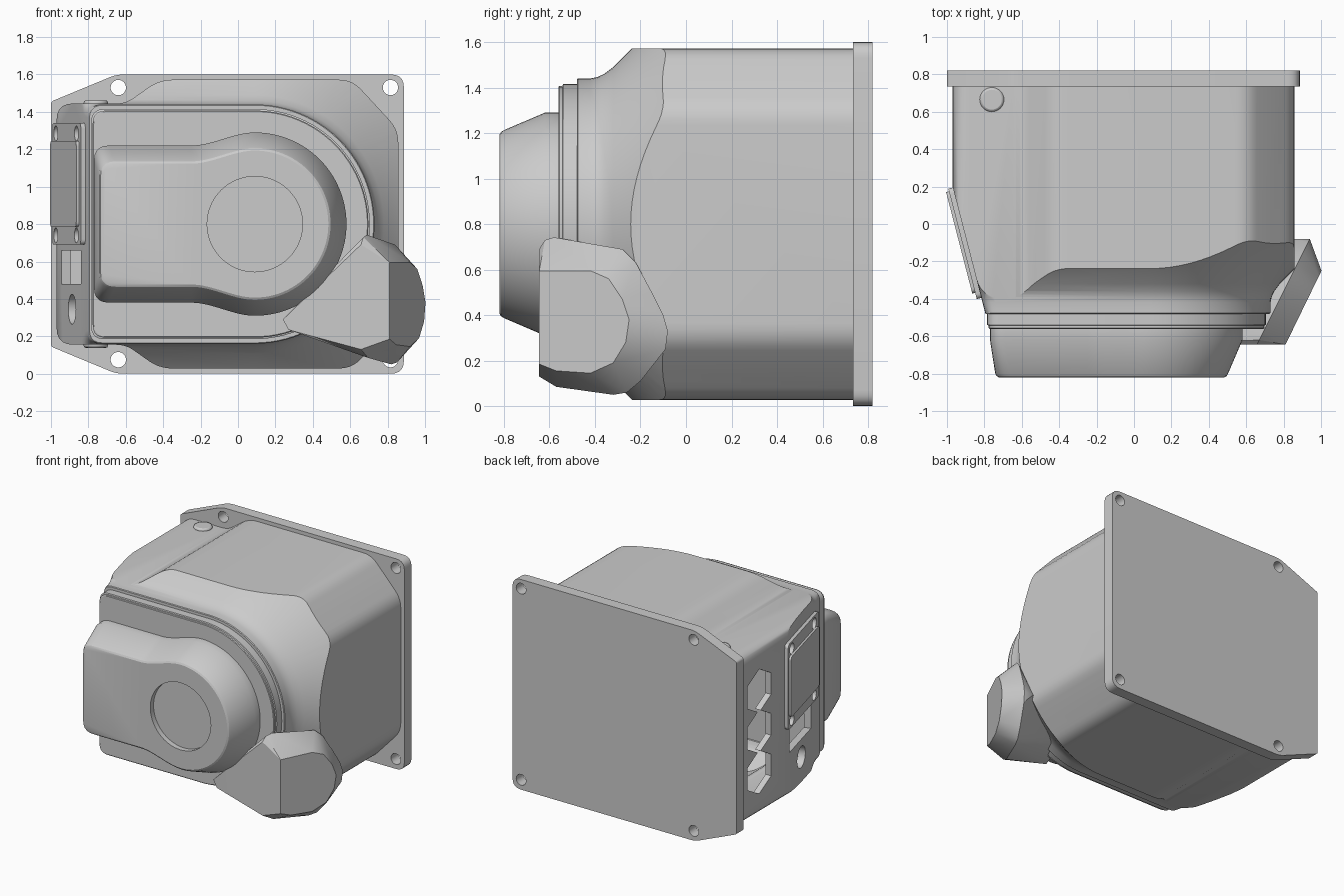
import bpy, bmesh, math
from mathutils import Vector, Matrix

if "Cube" in bpy.data.objects:
    bpy.data.objects.remove(bpy.data.objects["Cube"])

CX, CZ = 0.09, 0.80          # centre of the round front


def finish(name, bm):
    bmesh.ops.recalc_face_normals(bm, faces=bm.faces)
    me = bpy.data.meshes.new(name)
    bm.to_mesh(me)
    bm.free()
    ob = bpy.data.objects.new(name, me)
    bpy.context.collection.objects.link(ob)
    return ob


def loft(name, rings):
    bm = bmesh.new()
    vs = [[bm.verts.new(p) for p in r] for r in rings]
    n = len(vs[0])
    for a, b in zip(vs, vs[1:]):
        for i in range(n):
            j = (i + 1) % n
            bm.faces.new((a[i], a[j], b[j], b[i]))
    bm.faces.new(vs[0])
    bm.faces.new(vs[-1])
    return finish(name, bm)


def rounded(corners, n=5):
    # (x, z, cut) corners -> outline with rounded corners
    out = []
    for i, (x, z, r) in enumerate(corners):
        p = Vector((x, z))
        if r == 0:
            out.append(p)
            continue
        a = p + (Vector(corners[i - 1][:2]) - p).normalized() * r
        b = p + (Vector(corners[(i + 1) % len(corners)][:2]) - p).normalized() * r
        for k in range(n + 1):
            t = k / n
            out.append(a * (1 - t) ** 2 + p * 2 * t * (1 - t) + b * t * t)
    return out


def at_y(outline, y):
    return [(p[0], y, p[1]) for p in outline]


def d_shape(r, left, cut=0.07, n=48):
    arc = [(CX + r * math.cos(a), CZ + r * math.sin(a), 0)
           for a in (math.pi * (k / n - 0.5) for k in range(n + 1))]
    return rounded(arc + [(left, CZ + r, cut), (left, CZ - r, cut)])


def keyhole(r, h, left, cut=0.08):
    upper = []
    for k in range(17):                     # soft neck between box and circle
        t = k / 16
        upper.append((-0.25 + t * (CX + 0.25), h + (r - h) * t * t * (3 - 2 * t)))
    arc = [(CX + r * math.cos(a), r * math.sin(a)) for a in
           (math.pi / 2 - math.pi * k / 48 for k in range(1, 48))]
    pts = [(left, CZ + h, cut)] + [(x, CZ + z, 0) for x, z in upper]
    pts += [(x, CZ + z, 0) for x, z in arc]
    pts += [(x, CZ - z, 0) for x, z in reversed(upper)] + [(left, CZ - h, cut)]
    return rounded(pts)


def cylinder(name, loc, r, depth, axis, n=32):
    bm = bmesh.new()
    rot = Vector((0, 0, 1)).rotation_difference(Vector(axis)).to_matrix().to_4x4()
    bmesh.ops.create_cone(bm, cap_ends=True, segments=n, radius1=r, radius2=r, depth=depth,
                          matrix=Matrix.Translation(loc) @ rot)
    return finish(name, bm)


def boolean(ob, other, op='DIFFERENCE'):
    m = ob.modifiers.new("cut", 'BOOLEAN')
    m.operation, m.object, m.solver = op, other, 'EXACT'
    bpy.context.view_layer.objects.active = ob
    bpy.ops.object.modifier_apply(modifier=m.name)
    bpy.data.objects.remove(other, do_unlink=True)


# slanted left wall: position and box helper (t along wall, n outward)
T, N = Vector((0.25, -0.968, 0)), Vector((-0.968, -0.25, 0))


def on_wall(t, n, z):
    return Vector((-0.8925, -0.1, z)) + T * t + N * n


def wall_box(name, t, n, z, size, cut=0.0):
    lt, ln, lz = (s / 2 for s in size)
    o = rounded([(-lt, -lz, cut), (lt, -lz, cut), (lt, lz, cut), (-lt, lz, cut)])
    return loft(name, [[on_wall(t + p[0], n + s * ln, z + p[1]) for p in o] for s in (-1, 1)])


# main housing: faceted prism trimmed by a D-shaped cone
half = [(-0.97, 1.445, 0.09), (-0.60, 1.445, 0.05), (-0.42, 1.572, 0.07),
        (0.61, 1.572, 0.07), (0.857, 1.305, 0.07)]
prism = rounded(half + [(x, 2 * CZ - z, c) for x, z, c in reversed(half)])
cone = [(-0.48, 0.635), (-0.475, 0.64), (-0.42, 0.64), (-0.39, 0.646), (-0.36, 0.66),
        (-0.32, 0.69), (0.8, 1.81)]


def housing(name):
    ob = loft(name, [at_y(prism, -0.6), at_y(prism, 0.74)])
    trim = loft("trim", [at_y(d_shape(r, -0.815 - (y + 0.4) * 0.258), y) for y, r in cone])
    boolean(ob, trim, 'INTERSECT')
    return ob


body = housing("housing")
cavity = housing("cavity")
for v in cavity.data.vertices:
    v.co = Vector((-0.05 + (v.co.x + 0.05) * 0.95, 0.76 + (v.co.y - 0.74) * 0.965,
                   CZ + (v.co.z - CZ) * 0.95))
boolean(body, cavity)

# openings in the left wall
for z in (0.49, 0.80, 1.11):
    hexa = [(0.505 + 0.165 * math.sin(k * math.pi / 3), z + 0.165 * math.cos(k * math.pi / 3))
            for k in range(6)]
    boolean(body, loft("vent_cutter", [[(x, y, zz) for y, zz in hexa] for x in (-1.1, -0.85)]))
boolean(body, wall_box("socket_cutter", 0.0, 0, 0.57, (0.42, 0.2, 0.18)))
boolean(body, cylinder("port_cutter", on_wall(0.02, 0, 0.345), 0.08, 0.2, N))

# back plate with four screw holes
plate = loft("back_plate", [at_y(rounded([(-1, 0.145, 0.015), (-0.65, 0, 0.04), (0.887, 0, 0.07),
             (0.887, 1.6, 0.07), (-0.65, 1.6, 0.04), (-1, 1.455, 0.015)]), y) for y in (0.735, 0.82)])
for x in (-0.64, 0.815):
    for z in (0.075, 1.53):
        boolean(plate, cylinder("screw_cutter", (x, 0.78, z), 0.041, 0.3, (0, 1, 0)))

# stepped front collar
collar = loft("front_collar", [at_y(d_shape(r, -0.17 - r), y) for y, r in
              ((-0.46, 0.615), (-0.54, 0.615), (-0.543, 0.607), (-0.557, 0.607), (-0.561, 0.602))])

# keyhole-shaped front cover with round recess
cover = loft("front_cover", [at_y(keyhole(r, r - 0.07, l), y) for y, r, l in
             ((-0.55, 0.49, -0.77), (-0.62, 0.49, -0.77), (-0.80, 0.413, -0.742),
              (-0.813, 0.405, -0.735), (-0.82, 0.393, -0.722))])
boolean(cover, cylinder("recess_cutter", (CX, -0.82, CZ), 0.255, 0.08, (0, 1, 0), 64))

# side hatch: frame with corner holes and a raised lid
hatch = wall_box("hatch_frame", 0.0, 0.01, 1.015, (0.61, 0.03, 0.65), 0.03)
for t in (-0.23, 0.21):
    for z in (0.74, 1.285):
        hole = on_wall(t, 0, z)
        boolean(hatch, cylinder("hatch_cutter", hole, 0.04, 0.2, N))
        boolean(body, cylinder("hatch_cutter", hole, 0.04, 0.2, N))
lid = wall_box("hatch_lid", -0.01, 0.028, 1.015, (0.56, 0.026, 0.46), 0.03)

# side pod: hull of a front face, an outer rim and a smaller end face
rim = [(-0.645, 0.69), (-0.62, 0.73), (-0.58, 0.742), (-0.28, 0.69), (-0.22, 0.63), (-0.15, 0.5),
       (-0.1, 0.4), (-0.08, 0.33), (-0.09, 0.25), (-0.2, 0.11), (-0.26, 0.06), (-0.32, 0.05),
       (-0.57, 0.085), (-0.645, 0.13)]
end = [(-0.645, 0.595), (-0.42, 0.595), (-0.34, 0.56), (-0.28, 0.47), (-0.25, 0.38), (-0.265, 0.28),
       (-0.32, 0.19), (-0.42, 0.145), (-0.57, 0.155), (-0.645, 0.185)]
bm = bmesh.new()
for y, z in rim:
    bm.verts.new((0.69 + (y + 0.58) * 0.5, y, z))
for y, z in end:
    bm.verts.new((0.81 + (y + 0.645) * 0.487, y, z))
for p in ((0.24, -0.64, 0.29), (0.27, -0.64, 0.235), (0.3, -0.45, 0.3), (0.86, -0.08, 0.33)):
    bm.verts.new(p)
res = bmesh.ops.convex_hull(bm, input=bm.verts)
loose = [v for v in bm.verts if not v.link_faces]
bmesh.ops.delete(bm, geom=loose, context='VERTS')
pod = finish("side_pod", bm)

# round studs on top and bottom
studs = [cylinder(n, (-0.76, 0.665, z), 0.065, 0.06, (0, 0, 1))
         for n, z in (("top_stud", 1.432), ("bottom_stud", 0.168))]
for s in studs:
    m = s.modifiers.new("soft_rim", 'BEVEL')
    m.width, m.segments = 0.012, 2

for ob in [body, plate, collar, cover, hatch, lid, pod] + studs:
    bpy.ops.object.select_all(action='DESELECT')
    ob.select_set(True)
    bpy.context.view_layer.objects.active = ob
    bpy.ops.object.shade_smooth_by_angle(angle=math.radians(28))
